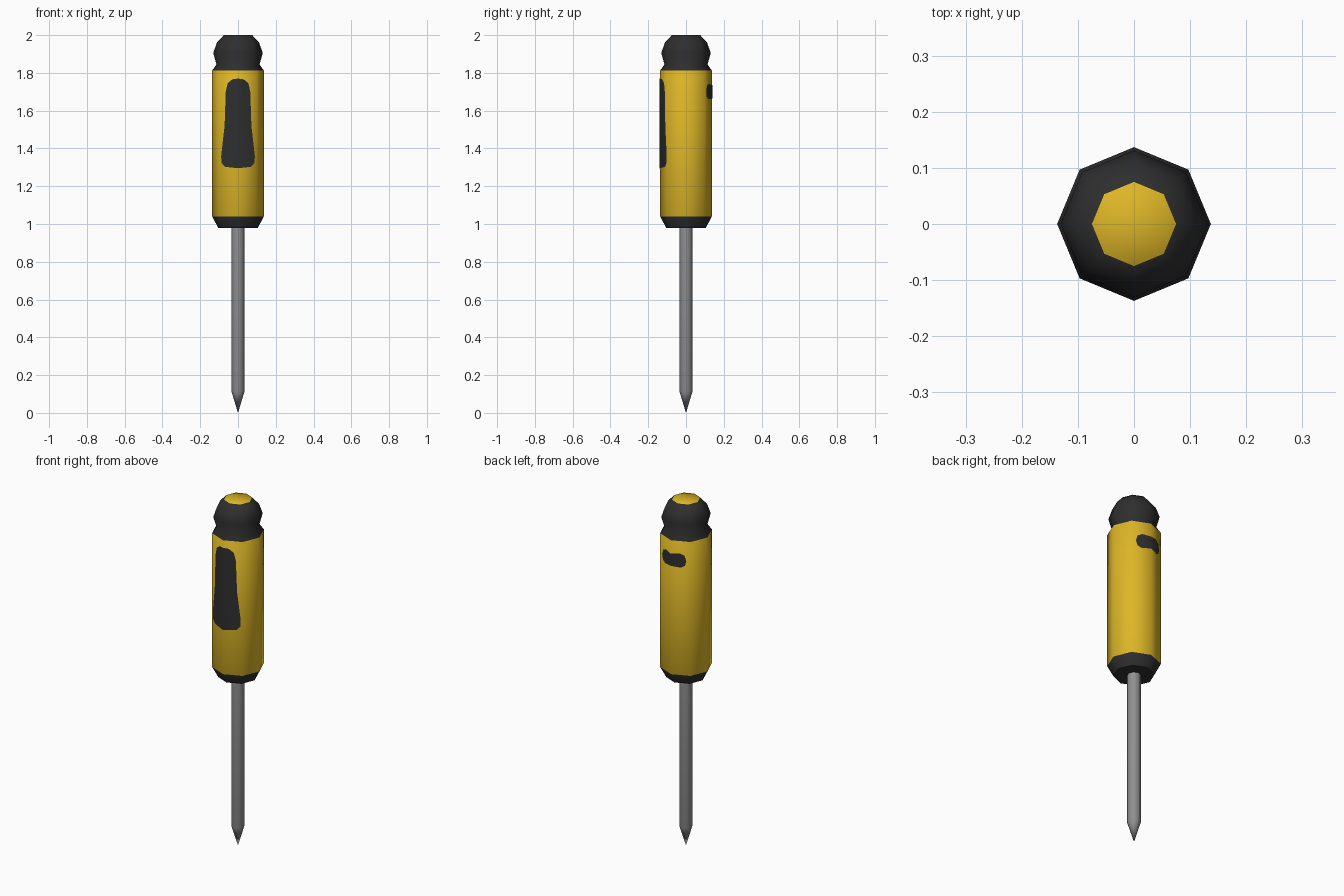
import bpy, bmesh, math

if "Cube" in bpy.data.objects:
    bpy.data.objects.remove(bpy.data.objects["Cube"])

def material(name, rgb):
    m = bpy.data.materials.new(name)
    m.diffuse_color = (*rgb, 1)
    m.use_nodes = True
    m.node_tree.nodes["Principled BSDF"].inputs["Base Color"].default_value = m.diffuse_color
    return m

YELLOW = material("yellow plastic", (0.73, 0.47, 0.02))
BLACK = material("black rubber", (0.028, 0.028, 0.028))
STEEL = material("grey steel", (0.28, 0.28, 0.28))
SIDES, R = 8, 0.137

def finish(name, bm, mats, rule=lambda c: 0, angle=60):
    for f in bm.faces:
        f.smooth = True
        f.material_index = rule(f.calc_center_median())
    me = bpy.data.meshes.new(name)
    bm.to_mesh(me)
    bm.free()
    for m in mats:
        me.materials.append(m)
    me.set_sharp_from_angle(angle=math.radians(angle))
    ob = bpy.data.objects.new(name, me)
    bpy.context.collection.objects.link(ob)
    return ob

def lathe(profile):
    """Octagonal turned solid from (radius, z) pairs, bottom to top."""
    bm = bmesh.new()
    rings = []
    for r, z in profile:
        if r == 0:
            rings.append([bm.verts.new((0, 0, z))] * SIDES)
        else:
            rings.append([bm.verts.new((r * math.cos(a), r * math.sin(a), z))
                          for a in (2 * math.pi * i / SIDES for i in range(SIDES))])
    for lo, hi in zip(rings, rings[1:]):
        for i in range(SIDES):
            j = (i + 1) % SIDES
            quad = list(dict.fromkeys((lo[i], lo[j], hi[j], hi[i])))
            bm.faces.new(quad)
    for ring in (rings[0], rings[-1]):
        if len(set(ring)) == SIDES:
            bm.faces.new(ring)
    bmesh.ops.recalc_face_normals(bm, faces=bm.faces)
    return bm

# Handle: black collar, yellow grip, black knob with a yellow end
def handle_rule(c):
    if c.z > 1.995:
        return 0
    return 0 if 1.05 < c.z < 1.80 else 1

finish("handle", lathe([(0.105, 0.98), (R, 1.04), (R, 1.812), (0.114, 1.845),
                        (0.131, 1.905), (0.112, 1.96), (0.075, 2.0)]),
       [YELLOW, BLACK], handle_rule)

# Shaft with pointed tip
finish("shaft", lathe([(0, 0.0), (0.035, 0.115), (0.035, 0.99)]), [STEEL])

# Thin grip plates folded over the front and back ridges of the handle
def plate(name, half, side):
    bm = bmesh.new()
    slope = (R - R * math.sqrt(0.5)) / (R * math.sqrt(0.5))
    for sx in (-1, 1):
        f = bm.faces.new([bm.verts.new((sx * x, side * (R + 0.002 - slope * x), z))
                          for x, z in half])
        f.normal_update()
        if f.normal.y * side < 0:
            f.normal_flip()
    bmesh.ops.remove_doubles(bm, verts=bm.verts, dist=1e-5)
    finish(name, bm, [BLACK])

plate("front_grip_pad", [(0, 1.77), (0.03, 1.766), (0.055, 1.745), (0.065, 1.70),
                         (0.071, 1.52), (0.089, 1.36), (0.088, 1.325),
                         (0.07, 1.303), (0, 1.295)], -1)
plate("back_spot", [(0, 1.735), (0.045, 1.742), (0.068, 1.73), (0.077, 1.70),
                    (0.07, 1.672), (0.05, 1.66), (0, 1.665)], 1)
